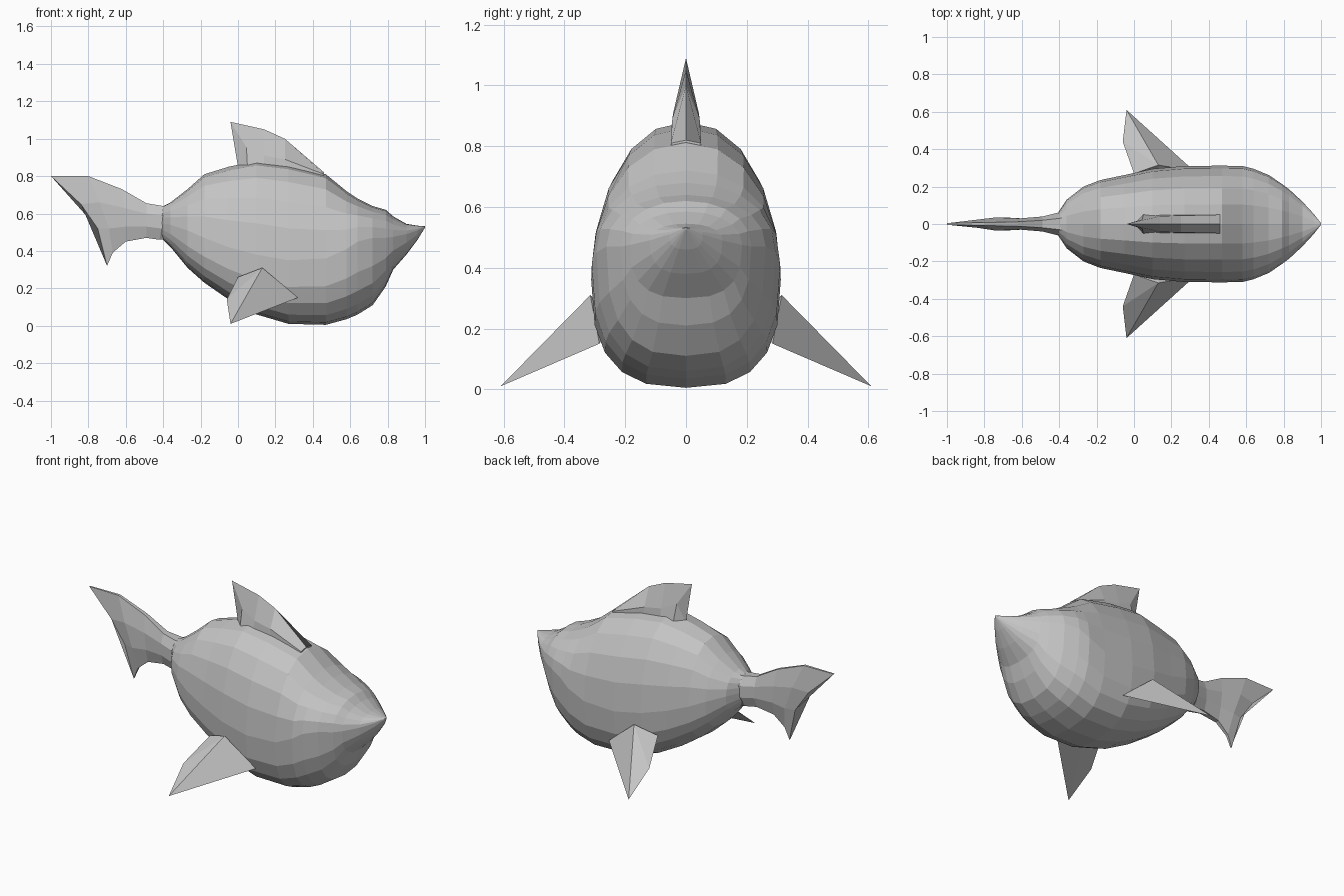
import bpy
from math import cos, sin, pi, copysign

cube = bpy.data.objects.get("Cube")
if cube:
    bpy.data.objects.remove(cube, do_unlink=True)

# One plain grey skin
skin = bpy.data.materials.new("grey skin")
skin.use_nodes = True
GREY = (0.55, 0.55, 0.55, 1)
skin.diffuse_color = GREY
skin.node_tree.nodes["Principled BSDF"].inputs["Base Color"].default_value = GREY


def make(name, verts, faces):
    mesh = bpy.data.meshes.new(name)
    mesh.from_pydata(verts, [], faces)
    mesh.materials.append(skin)
    obj = bpy.data.objects.new(name, mesh)
    bpy.context.collection.objects.link(obj)
    bpy.context.view_layer.objects.active = obj
    obj.select_set(True)
    bpy.ops.object.mode_set(mode='EDIT')
    bpy.ops.mesh.select_all(action='SELECT')
    bpy.ops.mesh.remove_doubles(threshold=0.0005)
    bpy.ops.mesh.normals_make_consistent(inside=False)
    bpy.ops.object.mode_set(mode='OBJECT')
    obj.select_set(False)
    return obj


def loft(name, rings):
    """Skin a list of equal closed rings and cap both ends."""
    n = len(rings[0])
    faces = [(a * n + i, a * n + (i + 1) % n, (a + 1) * n + (i + 1) % n, (a + 1) * n + i)
             for a in range(len(rings) - 1) for i in range(n)]
    last = (len(rings) - 1) * n
    faces += [tuple(range(n)), tuple(range(last, last + n))]
    return make(name, [p for r in rings for p in r], faces)


def power(value, exponent):
    return copysign(abs(value) ** (2 / exponent), value)


# Body: x, belly z, back z, half width, height of the widest line
stations = [
    (-0.42, 0.48, 0.63, 0.04, 0.55), (-0.36, 0.42, 0.66, 0.13, 0.54),
    (-0.27, 0.31, 0.73, 0.20, 0.51), (-0.18, 0.23, 0.81, 0.235, 0.47),
    (-0.05, 0.14, 0.85, 0.262, 0.42), (0.10, 0.06, 0.88, 0.295, 0.38),
    (0.27, 0.01, 0.86, 0.31, 0.35), (0.47, 0.005, 0.81, 0.312, 0.36),
    (0.58, 0.035, 0.72, 0.31, 0.41), (0.64, 0.06, 0.68, 0.295, 0.45),
    (0.72, 0.11, 0.64, 0.262, 0.47), (0.79, 0.21, 0.62, 0.215, 0.47),
    (0.83, 0.30, 0.585, 0.185, 0.475), (0.90, 0.38, 0.545, 0.12, 0.49),
    (0.96, 0.46, 0.535, 0.055, 0.51), (1.00, 0.525, 0.532, 0.004, 0.53)]
SIDES = 20


def body_ring(x, low, high, width, middle):
    ring = []
    for i in range(SIDES):
        a = 2 * pi * i / SIDES
        upper = sin(a) >= 0
        e = 2.15 if upper else 2.7
        reach = high - middle if upper else middle - low
        ring.append((x, width * power(cos(a), e), middle + reach * power(sin(a), e)))
    return ring


loft("body", [body_ring(*s) for s in stations])

# Tail: each outline runs from the lower to the upper edge in (x, z)
tail_sections = [
    (((-0.33, 0.46), (-0.33, 0.52), (-0.33, 0.59), (-0.33, 0.65)), 0.09, 0.04),
    (((-0.42, 0.46), (-0.41, 0.52), (-0.41, 0.59), (-0.40, 0.64)), 0.06, 0.03),
    (((-0.49, 0.47), (-0.49, 0.53), (-0.49, 0.60), (-0.49, 0.655)), 0.04, 0.02),
    (((-0.60, 0.45), (-0.60, 0.53), (-0.61, 0.63), (-0.62, 0.73)), 0.03, 0.012),
    (((-0.67, 0.39), (-0.69, 0.52), (-0.74, 0.66), (-0.80, 0.80)), 0.035, 0.008),
    (((-0.70, 0.32), (-0.75, 0.52), (-0.84, 0.65), (-1.00, 0.80)), 0.02, 0.004)]
rings = []
for outline, bulge, edge in tail_sections:
    widths = (edge, bulge, bulge, edge)
    left = [(x, w, z) for (x, z), w in zip(outline, widths)]
    rings.append(left + [(x, -y, z) for x, y, z in reversed(left)])
loft("tail", rings)

# Dorsal fin: a thin ridge that spreads to a wide base
ridge = [(-0.04, 1.09), (0.14, 1.05), (0.25, 1.00), (0.46, 0.82)]
shoulder = [(0.045, 0.955), (0.14, 0.91), (0.25, 0.89), (0.46, 0.81)]
base = [(0.05, 0.86), (0.14, 0.84), (0.25, 0.82), (0.46, 0.78)]
verts = [(x, 0, z) for x, z in ridge]
for side in (1, -1):
    verts += [(x, side * w, z) for (x, z), w in zip(shoulder, (0.025, 0.042, 0.045, 0.05))]
    verts += [(x, side * 0.05, z) for x, z in base]
verts.append((0, 0, 0.85))
heel = len(verts) - 1
faces = []
for s in (4, 12):
    for i in range(3):
        faces += [(i, i + 1, s + i + 1, s + i), (s + i, s + i + 1, s + i + 5, s + i + 4)]
    faces += [(0, s, heel), (s, s + 4, heel), (3, s + 3, s + 7)]
faces += [(8 + i, 9 + i, 17 + i, 16 + i) for i in range(3)]
faces += [(3, 11, 19), (heel, 8, 16)]
make("dorsal_fin", verts, faces)

# Pectoral fins: pointed blades with a raised ridge, rooted inside the flanks
for name, side in (("left_pectoral_fin", -1), ("right_pectoral_fin", 1)):
    points = [(-0.04, 0.61, 0.01), (0.13, 0.315, 0.31), (0.32, 0.285, 0.15),
              (-0.06, 0.44, 0.14), (0.0, 0.27, 0.26), (0.14, 0.24, 0.22)]
    make(name, [(x, side * y, z) for x, y, z in points],
         [(0, 1, 2), (0, 3, 1), (3, 4, 1), (0, 2, 5), (0, 5, 3), (3, 5, 4),
          (1, 4, 5), (1, 5, 2)])
